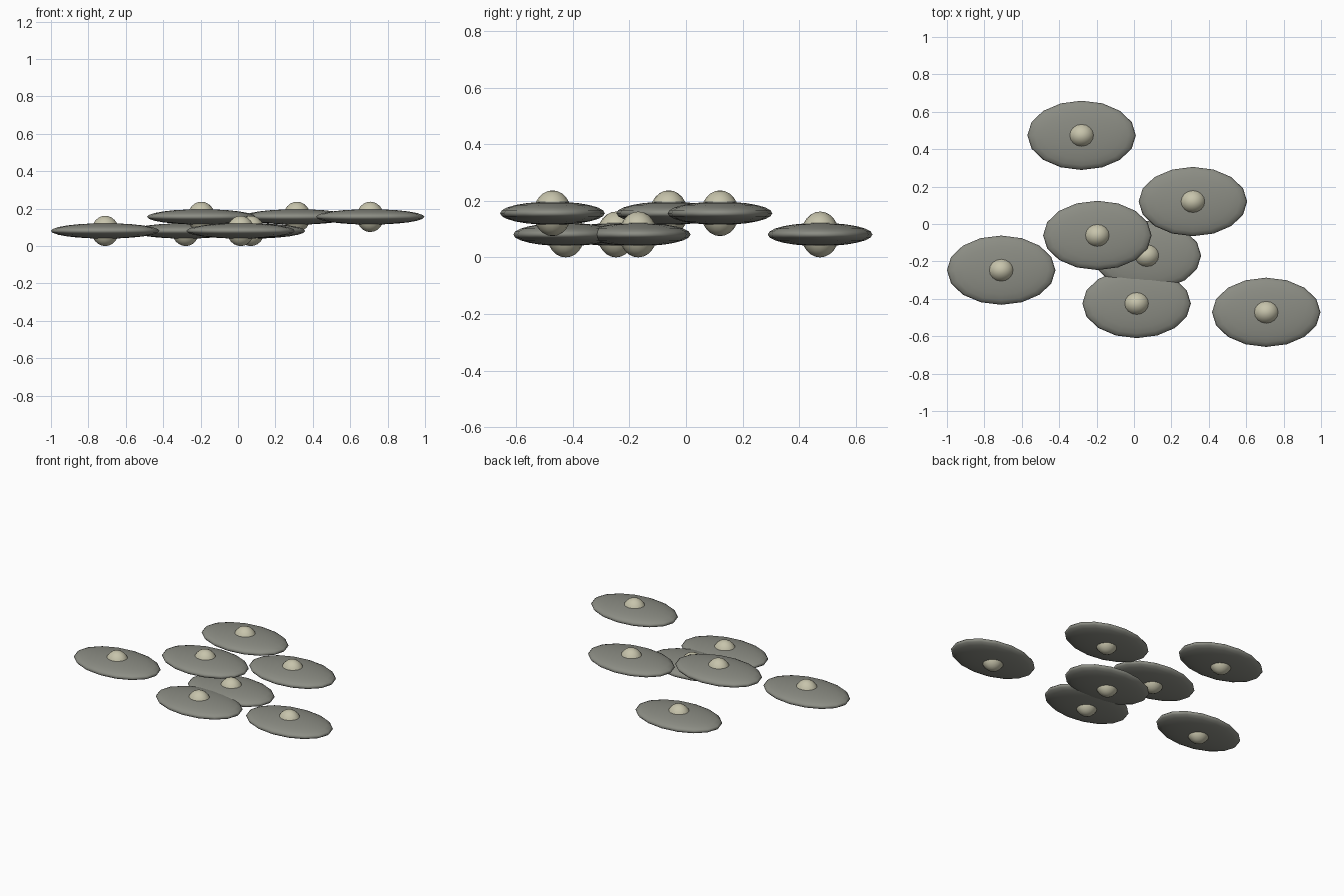
import bpy

if "Cube" in bpy.data.objects:
    bpy.data.objects.remove(bpy.data.objects["Cube"])

def material(name, rgb):
    m = bpy.data.materials.new(name)
    m.diffuse_color = (*rgb, 1)
    m.use_nodes = True
    m.node_tree.nodes["Principled BSDF"].inputs["Base Color"].default_value = m.diffuse_color
    return m

stone = material("grey_green", (0.26, 0.265, 0.23))
cream = material("pale_cream", (0.57, 0.55, 0.41))

def ellipsoid(name, centre, radii, mat, segments, rings):
    bpy.ops.mesh.primitive_uv_sphere_add(segments=segments, ring_count=rings,
                                         radius=1, location=centre)
    ob = bpy.context.object
    ob.name = name
    ob.scale = radii
    bpy.ops.object.transform_apply(location=False, rotation=False, scale=True)
    bpy.ops.object.shade_smooth()
    ob.data.materials.append(mat)

LOW, HIGH = 0.081, 0.156

# Seven flat discs, each with a bead through the middle
centres = [
    (-0.28, 0.474, LOW),
    (0.315, 0.12, HIGH),
    (-0.196, -0.061, HIGH),
    (0.069, -0.169, LOW),
    (0.014, -0.425, LOW),
    (0.707, -0.472, HIGH),
    (-0.71, -0.247, LOW),
]
for i, c in enumerate(centres, 1):
    ellipsoid(f"disc_{i}", c, (0.29, 0.185, 0.041), stone, 16, 12)
    ellipsoid(f"bead_{i}", c, (0.073, 0.067, 0.081), cream, 16, 12)
